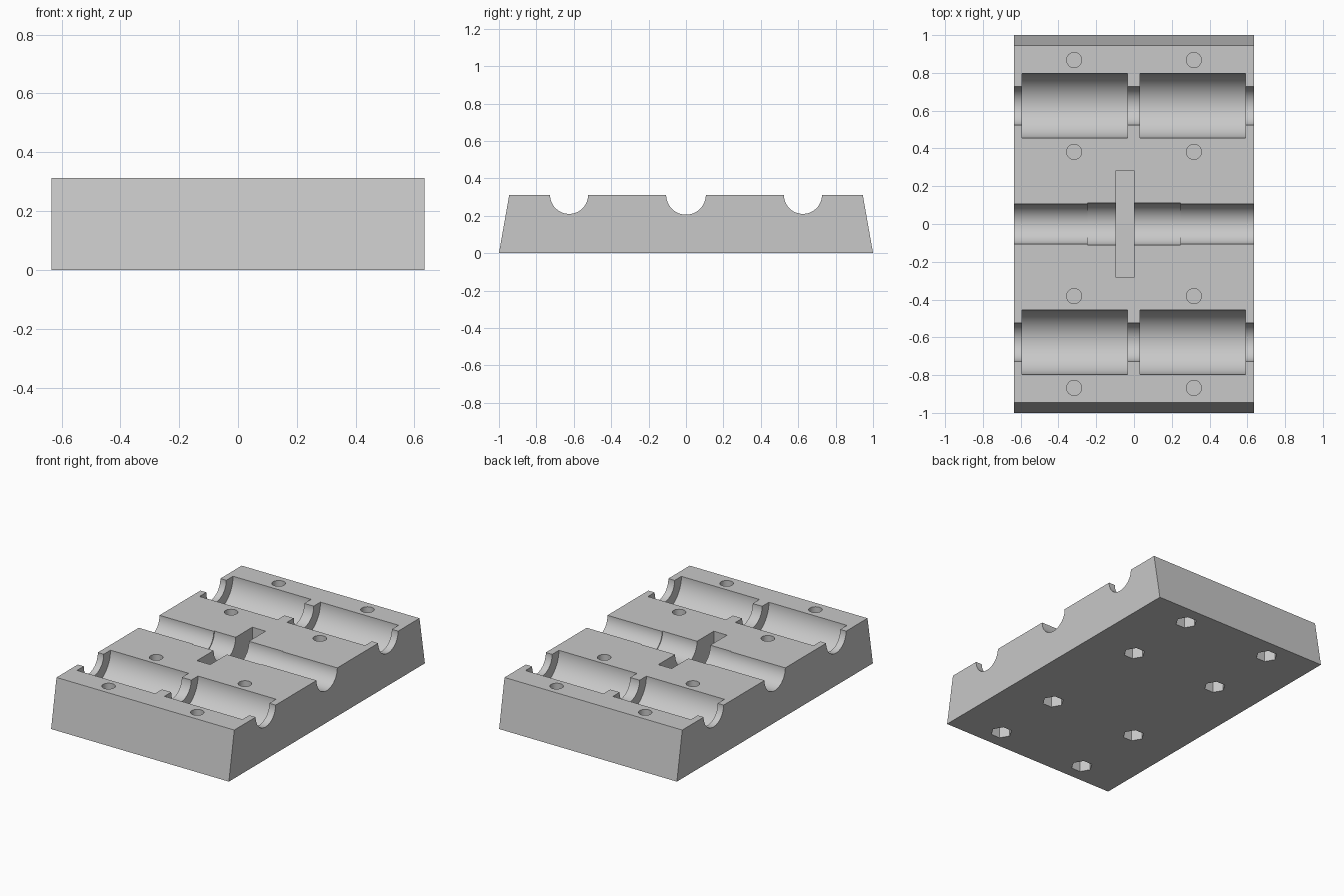
import bpy, bmesh, math
from mathutils import Matrix

cube = bpy.data.objects.get("Cube")
if cube:
    bpy.data.objects.remove(cube, do_unlink=True)

HALF_X, TOP = 0.635, 0.312
gray = bpy.data.materials.new("light_gray")
gray.use_nodes = True
gray.diffuse_color = (0.58, 0.58, 0.58, 1)
gray.node_tree.nodes["Principled BSDF"].inputs["Base Color"].default_value = gray.diffuse_color


def add_object(name, bm):
    bmesh.ops.recalc_face_normals(bm, faces=bm.faces)
    mesh = bpy.data.meshes.new(name)
    bm.to_mesh(mesh)
    bm.free()
    mesh.materials.append(gray)
    obj = bpy.data.objects.new(name, mesh)
    bpy.context.collection.objects.link(obj)
    return obj


def loft(name, rings):
    """Closed solid through a series of matching rings of points."""
    bm = bmesh.new()
    loops = [[bm.verts.new(p) for p in ring] for ring in rings]
    n = len(loops[0])
    for a, b in zip(loops, loops[1:]):
        for i in range(n):
            j = (i + 1) % n
            bm.faces.new((a[i], a[j], b[j], b[i]))
    bm.faces.new(loops[0])
    bm.faces.new(loops[-1])
    return add_object(name, bm)


def spindle(name, y, profile, n=64):
    """Stepped round shaft along x, lying on the top plane."""
    angles = [(i + 0.5) * math.tau / n for i in range(n)]
    return loft(name, [[(x, y + r * math.cos(a), TOP + r * math.sin(a)) for a in angles]
                       for x, r in profile])


def prism(name, x, y, z0, z1, r, n):
    angles = [i * math.tau / n for i in range(n)]
    return loft(name, [[(x + r * math.cos(a), y + r * math.sin(a), z) for a in angles]
                       for z in (z0, z1)])


def cut(body, cutter):
    cutter.hide_render = True
    mod = body.modifiers.new("cut", 'BOOLEAN')
    mod.operation, mod.solver, mod.object = 'DIFFERENCE', 'EXACT', cutter
    bpy.context.view_layer.objects.active = body
    bpy.ops.object.modifier_apply(modifier=mod.name)
    bpy.data.objects.remove(cutter, do_unlink=True)


# Block with sloping front and back
section = [(-1, 0), (1, 0), (0.945, TOP), (-0.945, TOP)]
block = loft("bearing_block", [[(x, y, z) for y, z in section] for x in (-HALF_X, HALF_X)])

# Outer bearing channels: narrow shaft with two wide pockets
S, P, END = 0.102, 0.171, 0.8
outer = [(-END, S), (-0.593, S), (-0.593, P), (-0.035, P), (-0.035, S),
         (0.032, S), (0.032, P), (0.59, P), (0.59, S), (END, S)]
for y in (-0.625, 0.625):
    cut(block, spindle("bearing_channel", y, outer))

# Centre channel, slightly wider in the middle
M, W = 0.106, 0.112
cut(block, spindle("screw_channel", 0, [(-END, M), (-0.247, M), (-0.247, W),
                                        (0.245, W), (0.245, M), (END, M)]))

# Deep slot across the centre channel
bm = bmesh.new()
bmesh.ops.create_cube(bm, size=1, matrix=Matrix.Translation((-0.048, 0, TOP))
                      @ Matrix.Diagonal((0.095, 0.565, 0.565, 1)))
cut(block, add_object("nut_slot", bm))

# Bolt holes above hexagonal nut pockets
for x in (-0.317, 0.317):
    for y in (-0.868, -0.382, 0.382, 0.868):
        cut(block, prism("bolt_hole", x, y, 0.11, TOP + 0.1, 0.04, 32))
        cut(block, prism("nut_pocket", x, y, -0.1, 0.1, 0.065, 6))

bpy.ops.object.select_all(action='DESELECT')
block.select_set(True)
bpy.context.view_layer.objects.active = block
bpy.ops.object.shade_smooth_by_angle(angle=math.radians(25))
